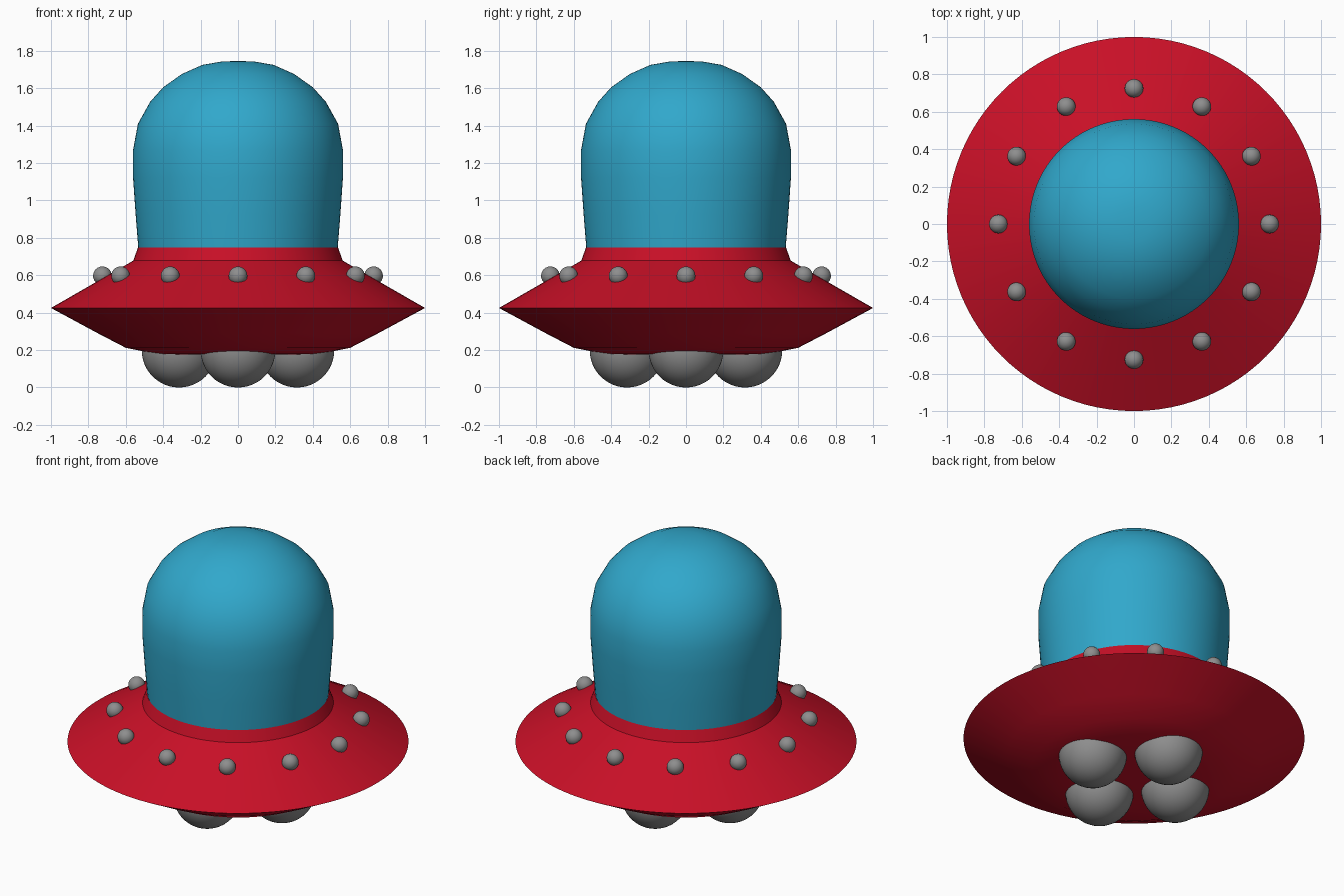
import bpy, bmesh, math
from mathutils import Matrix

if "Cube" in bpy.data.objects:
    bpy.data.objects.remove(bpy.data.objects["Cube"])


def material(name, rgb):
    m = bpy.data.materials.new(name)
    m.diffuse_color = (*rgb, 1)
    m.use_nodes = True
    m.node_tree.nodes["Principled BSDF"].inputs["Base Color"].default_value = m.diffuse_color
    return m


RED = material("red paint", (0.58, 0.005, 0.02))
BLUE = material("blue glass", (0.03, 0.39, 0.60))
GREY = material("grey metal", (0.27, 0.27, 0.27))


def finish(bm, name, mat):
    bmesh.ops.recalc_face_normals(bm, faces=bm.faces)
    mesh = bpy.data.meshes.new(name)
    bm.to_mesh(mesh)
    bm.free()
    mesh.materials.append(mat)
    ob = bpy.data.objects.new(name, mesh)
    bpy.context.collection.objects.link(ob)
    bpy.ops.object.select_all(action='DESELECT')
    ob.select_set(True)
    bpy.context.view_layer.objects.active = ob
    bpy.ops.object.shade_smooth_by_angle(angle=math.radians(32))
    return ob


def lathe(name, profile, mat, steps=96):
    bm = bmesh.new()
    verts = [bm.verts.new((r, 0, z)) for r, z in profile]
    edges = [bm.edges.new(pair) for pair in zip(verts, verts[1:])]
    bmesh.ops.spin(bm, geom=verts + edges, cent=(0, 0, 0), axis=(0, 0, 1),
                   angle=math.tau, steps=steps, use_duplicate=False)
    bmesh.ops.remove_doubles(bm, verts=bm.verts, dist=1e-4)
    return finish(bm, name, mat)


def ball_ring(name, count, ring, z, radius, mat, u, v):
    for i in range(count):
        a = math.tau * i / count
        bm = bmesh.new()
        bmesh.ops.create_uvsphere(
            bm, u_segments=u, v_segments=v, radius=radius,
            matrix=Matrix.Translation((ring * math.cos(a), ring * math.sin(a), z)))
        finish(bm, f"{name}_{i + 1}", mat)


# Saucer hull with raised collar
lathe("saucer_hull", [(0, 0.175), (0.33, 0.175), (0.44, 0.18), (0.60, 0.212),
                      (0.75, 0.29), (1.0, 0.425), (0.56, 0.678),
                      (0.535, 0.748)], RED)

# Tall dome
lathe("dome", [(0.533, 0.745), (0.547, 0.92), (0.561, 1.12), (0.561, 1.27),
               (0.535, 1.41), (0.47, 1.527), (0.40, 1.605), (0.30, 1.676),
               (0.19, 1.725), (0.09, 1.742), (0, 1.746)], BLUE)

# Lights around the upper hull
ball_ring("hull_light", 12, 0.725, 0.597, 0.05, GREY, 24, 12)

# Four landing balls under the hull
ball_ring("landing_ball", 4, 0.315, 0.2, 0.2, GREY, 48, 24)
